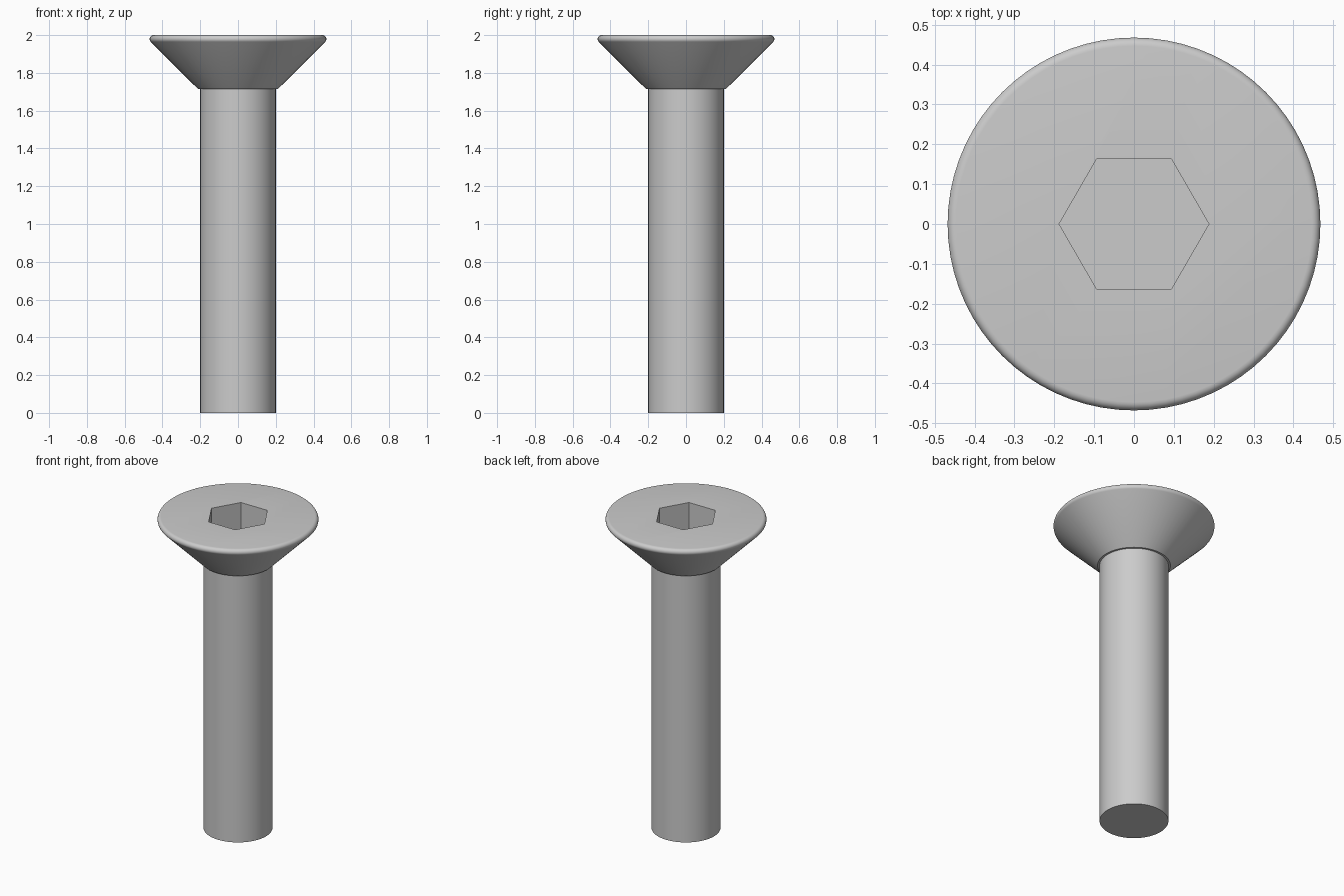
import bpy, bmesh, math

default = bpy.data.objects.get("Cube")
if default:
    bpy.data.objects.remove(default, do_unlink=True)

SEGMENTS = 72

steel = bpy.data.materials.new("plain_grey_steel")
steel.use_nodes = True
GREY = (0.6, 0.6, 0.6, 1)
steel.diffuse_color = GREY
steel.node_tree.nodes["Principled BSDF"].inputs["Base Color"].default_value = GREY


def lathe(name, profile, segments):
    """Revolve (radius, height) points around z and cap both ends."""
    bm = bmesh.new()
    rings = []
    for r, z in profile:
        angles = [2 * math.pi * i / segments for i in range(segments)]
        rings.append([bm.verts.new((r * math.cos(a), r * math.sin(a), z)) for a in angles])
    for low, high in zip(rings, rings[1:]):
        for i in range(segments):
            j = (i + 1) % segments
            bm.faces.new((low[i], low[j], high[j], high[i]))
    bm.faces.new(rings[0][::-1])
    bm.faces.new(rings[-1])
    mesh = bpy.data.meshes.new(name)
    bm.to_mesh(mesh)
    bm.free()
    mesh.materials.append(steel)
    obj = bpy.data.objects.new(name, mesh)
    bpy.context.collection.objects.link(obj)
    return obj


# Screw body: shaft, countersunk cone and rounded rim in one profile
rim_r, rim_z, fillet = 0.447, 1.979, 0.021
profile = [(0.2, 0), (0.2, 1.715), (0.212, 1.715)]
for step in range(9):
    a = math.radians(-45 + 135 * step / 8)
    profile.append((rim_r + fillet * math.cos(a), rim_z + fillet * math.sin(a)))
screw = lathe("countersunk_screw", profile, SEGMENTS)

# Hexagonal drive socket, cut from the top
cutter = lathe("hex_socket_cutter", [(0.188, 1.8), (0.188, 2.1)], 6)
cutter.hide_render = True
cut = screw.modifiers.new("hex_socket", "BOOLEAN")
cut.operation = "DIFFERENCE"
cut.solver = "EXACT"
cut.object = cutter

# Apply the cut, remove the cutter and smooth the round surfaces
bpy.ops.object.select_all(action="DESELECT")
screw.select_set(True)
bpy.context.view_layer.objects.active = screw
bpy.ops.object.modifier_apply(modifier=cut.name)
bpy.data.objects.remove(cutter, do_unlink=True)
bpy.ops.object.shade_smooth_by_angle(angle=math.radians(30))
